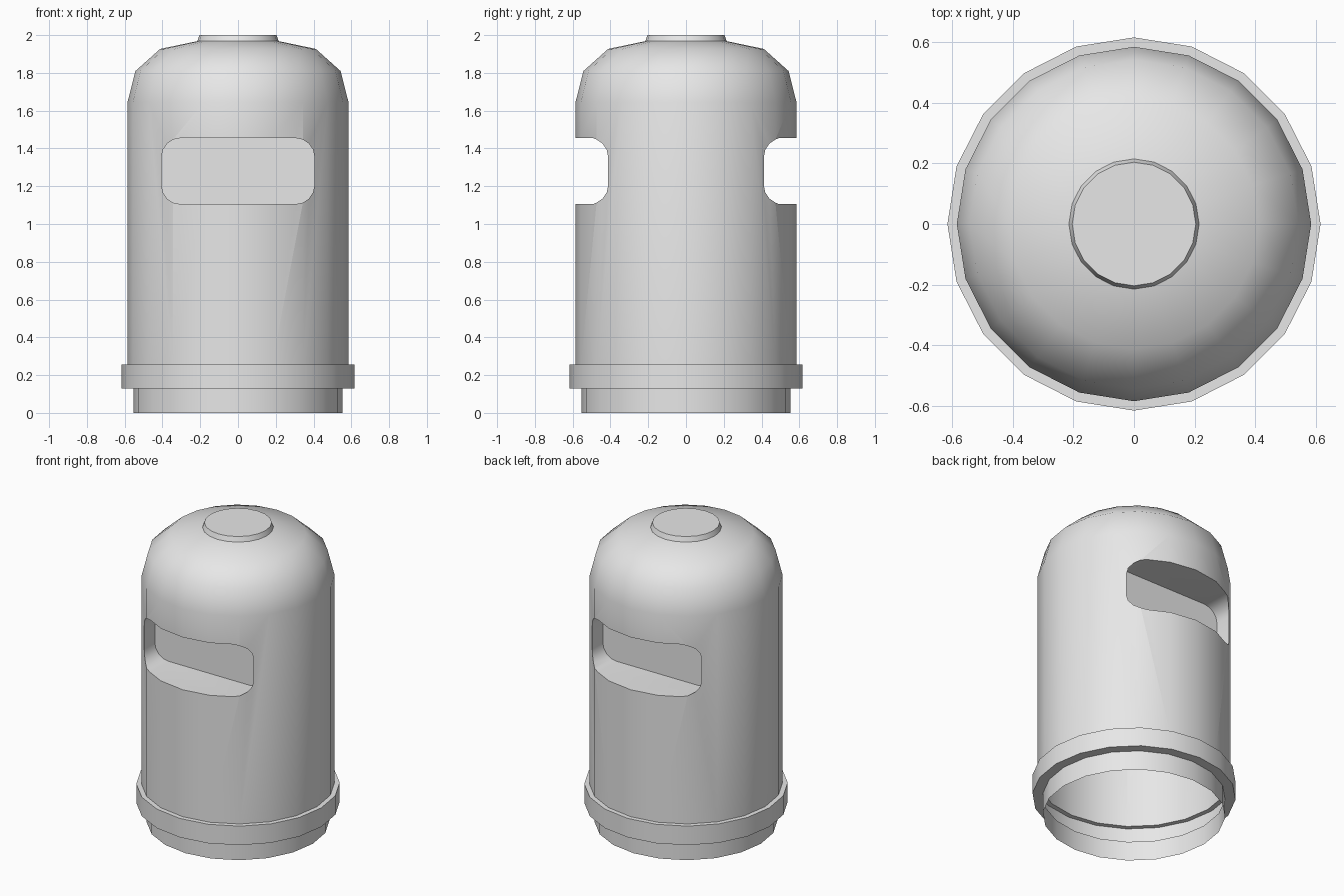
import bpy, bmesh, math

SIDES = 20

cube = bpy.data.objects.get("Cube")
if cube:
    bpy.data.objects.remove(cube, do_unlink=True)

grey = bpy.data.materials.new("light_grey")
grey.use_nodes = True
grey.diffuse_color = (0.8, 0.8, 0.8, 1)
grey.node_tree.nodes["Principled BSDF"].inputs["Base Color"].default_value = (0.8, 0.8, 0.8, 1)


def make_object(name, bm):
    bmesh.ops.recalc_face_normals(bm, faces=bm.faces)
    mesh = bpy.data.meshes.new(name)
    bm.to_mesh(mesh)
    bm.free()
    mesh.materials.append(grey)
    obj = bpy.data.objects.new(name, mesh)
    bpy.context.collection.objects.link(obj)
    return obj


def lathe(name, profile):
    """Stack rings of (radius, height) and cap both ends."""
    bm = bmesh.new()
    angles = [2 * math.pi * i / SIDES for i in range(SIDES)]
    rings = [[bm.verts.new((r * math.cos(a), r * math.sin(a), z)) for a in angles]
             for r, z in profile]
    for low, high in zip(rings, rings[1:]):
        for i in range(SIDES):
            j = (i + 1) % SIDES
            bm.faces.new((low[i], low[j], high[j], high[i]))
    bm.faces.new(rings[0])
    bm.faces.new(rings[-1])
    return make_object(name, bm)


def slot_cutter(name, side):
    """Rounded box that cuts a pocket into the front or back."""
    half_x, half_z, mid_z, radius, steps = 0.405, 0.175, 1.28, 0.1, 4
    bm = bmesh.new()
    outline = []
    for corner, (sx, sz) in enumerate([(1, 1), (-1, 1), (-1, -1), (1, -1)]):
        for k in range(steps + 1):
            a = math.pi / 2 * (corner + k / steps)
            x = sx * (half_x - radius) + radius * math.cos(a)
            z = mid_z + sz * (half_z - radius) + radius * math.sin(a)
            outline.append(bm.verts.new((x, side * 0.3, z)))
    face = bm.faces.new(outline)
    out = bmesh.ops.extrude_face_region(bm, geom=[face])
    moved = [v for v in out["geom"] if isinstance(v, bmesh.types.BMVert)]
    bmesh.ops.translate(bm, verts=moved, vec=(0, side * 0.5, 0))
    return make_object(name, bm)


# Foot, raised band, straight wall, domed top and small lid as one shell
bin_shell = lathe("bin_shell", [
    (0.553, 0), (0.553, 0.13), (0.616, 0.13), (0.616, 0.257), (0.585, 0.257),
    (0.585, 1.645), (0.543, 1.81), (0.412, 1.927), (0.215, 1.968), (0.204, 2.0)])

# Rubbish slots at front and back
bpy.context.view_layer.objects.active = bin_shell
for name, side in (("front_slot_cutter", -1), ("back_slot_cutter", 1)):
    cutter = slot_cutter(name, side)
    cutter.hide_render = True
    cut = bin_shell.modifiers.new(name, "BOOLEAN")
    cut.operation = "DIFFERENCE"
    cut.solver = "EXACT"
    cut.object = cutter
    bpy.ops.object.modifier_apply(modifier=cut.name)
    bpy.data.objects.remove(cutter, do_unlink=True)

# Open underside
bm = bmesh.new()
bm.from_mesh(bin_shell.data)
base = [f for f in bm.faces if f.calc_center_median().z < 0.01]
bmesh.ops.delete(bm, geom=base, context="FACES_ONLY")
bm.to_mesh(bin_shell.data)
bm.free()

bpy.ops.object.select_all(action="DESELECT")
bin_shell.select_set(True)
bpy.ops.object.shade_smooth_by_angle(angle=math.radians(40))
